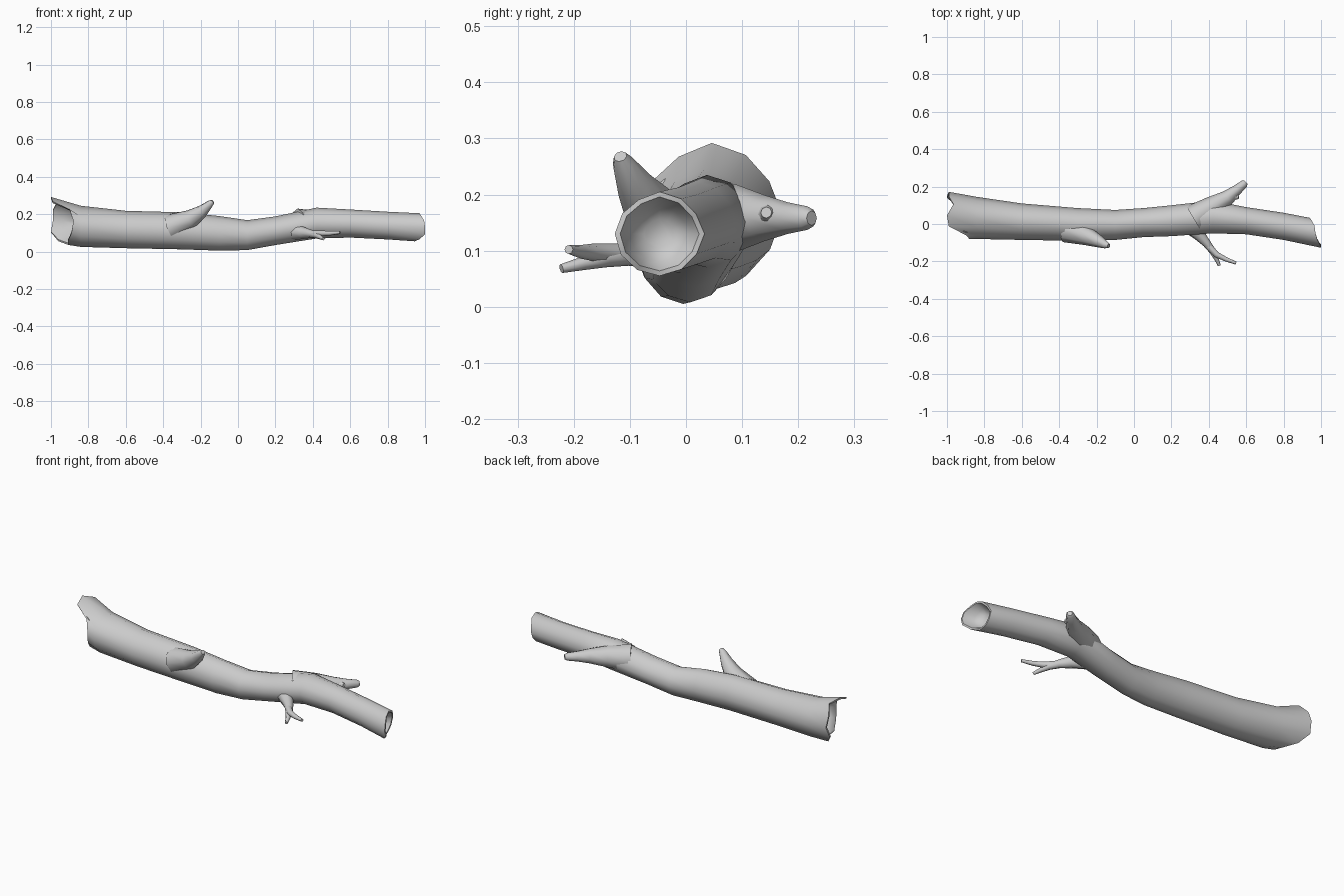
import bpy, bmesh, math, random
from mathutils import Vector

cube = bpy.data.objects.get("Cube")
if cube:
    bpy.data.objects.remove(cube)
random.seed(4)

bark = bpy.data.materials.new("pale grey bark")
bark.use_nodes = True
bark.diffuse_color = (0.6, 0.6, 0.6, 1)
bark.node_tree.nodes["Principled BSDF"].inputs["Base Color"].default_value = (0.6, 0.6, 0.6, 1)


def skin(name, rings, sharp):
    """Bridge rings of points into a closed, smooth surface."""
    bm = bmesh.new()
    loops = [[bm.verts.new(p) for p in ring] for ring in rings]
    n = len(loops[0])
    for a, b in zip(loops, loops[1:]):
        for i in range(n):
            j = (i + 1) % n
            bm.faces.new((a[i], a[j], b[j], b[i]))
    bm.faces.new(loops[0])
    bm.faces.new(loops[-1])
    bmesh.ops.recalc_face_normals(bm, faces=bm.faces)
    mesh = bpy.data.meshes.new(name)
    bm.to_mesh(mesh)
    bm.free()
    obj = bpy.data.objects.new(name, mesh)
    bpy.context.collection.objects.link(obj)
    mesh.materials.append(bark)
    bpy.ops.object.select_all(action='DESELECT')
    obj.select_set(True)
    bpy.context.view_layer.objects.active = obj
    bpy.ops.object.shade_smooth_by_angle(angle=math.radians(sharp))
    return obj


# Trunk: each station is x, y range, z range
SIDES = 12
stations = [
    (-0.84, -0.08, 0.145, 0.025, 0.245),
    (-0.6, -0.085, 0.11, 0.018, 0.218),
    (-0.3, -0.09, 0.085, 0.012, 0.21),
    (-0.1, -0.085, 0.075, 0.005, 0.19),
    (0.05, -0.07, 0.085, 0.008, 0.168),
    (0.2, -0.065, 0.1, 0.035, 0.188),
    (0.42, -0.05, 0.125, 0.07, 0.235),
    (0.6, -0.055, 0.09, 0.075, 0.225),
    (0.8, -0.085, 0.06, 0.065, 0.213),
]
left_rim = [-0.99, -0.99, -0.965, -1.0, -0.99, -0.9, -0.88, -0.89, -0.91, -0.905, -0.96, -1.0]
right_rim = [0.94, 0.95, 0.965, 0.97, 0.98, 0.995, 1.0, 1.0, 0.97, 0.945, 0.94, 0.94]
bumps = [random.uniform(-0.04, 0.04) for _ in range(SIDES)]


def section(xs, y0, y1, z0, z1, scale=1.0):
    points = []
    for i, x in enumerate(xs):
        a = math.tau * i / SIDES
        r = scale * (1 if i % 3 == 0 else 0.97 + bumps[i])
        points.append(((x), (y0 + y1) / 2 + math.cos(a) * r * (y1 - y0) / 2,
                       (z0 + z1) / 2 + math.sin(a) * r * (z1 - z0) / 2))
    return points


def shift(xs, blend, target):
    return [x + (target - x) * blend for x in xs]


left_size = (-0.08, 0.172, 0.035, 0.292)
right_size = (-0.127, 0.033, 0.055, 0.205)
rings = [
    section(shift(left_rim, 0.7, -0.8), *left_size, 0.45),
    section(shift(left_rim, 0.4, -0.84), *left_size, 0.74),
    section(left_rim, *left_size, 0.92),
    section(left_rim, *left_size),
]
rings += [section([s[0]] * SIDES, *s[1:]) for s in stations]
rings += [
    section(right_rim, *right_size),
    section(right_rim, *right_size, 0.88),
    section(shift(right_rim, 0.6, 0.9), *right_size, 0.66),
    section(shift(right_rim, 0.8, 0.89), *right_size, 0.35),
]
skin("hollow_trunk", rings, 50)


def branch(name, path, sides=8):
    """Tapered limb through (x, y, z, radius) points."""
    pts = [Vector(p[:3]) for p in path]
    out = []
    for k, p in enumerate(pts):
        axis = (pts[min(k + 1, len(pts) - 1)] - pts[max(k - 1, 0)]).normalized()
        u = axis.cross(Vector((0, 0, 1))).normalized()
        v = axis.cross(u)
        out.append([p + path[k][3] * (u * math.cos(math.tau * i / sides) + v * math.sin(math.tau * i / sides))
                    for i in range(sides)])
    skin(name, out, 50)


# Broken stub on the upper front
branch("front_stub", [(-0.36, -0.03, 0.13, 0.07), (-0.25, -0.065, 0.175, 0.05),
                      (-0.19, -0.092, 0.216, 0.034), (-0.15, -0.112, 0.255, 0.02),
                      (-0.135, -0.117, 0.268, 0.012)])

# Rear limb with a short side knot
branch("rear_limb", [(0.32, 0.03, 0.155, 0.075), (0.42, 0.09, 0.158, 0.06),
                     (0.5, 0.14, 0.158, 0.041), (0.55, 0.182, 0.158, 0.028),
                     (0.59, 0.216, 0.158, 0.021), (0.598, 0.224, 0.158, 0.013)])
branch("rear_knot", [(0.51, 0.145, 0.16, 0.03), (0.54, 0.147, 0.165, 0.018),
                     (0.56, 0.143, 0.168, 0.01)])

# Thin forked limb low on the front
branch("front_limb", [(0.3, -0.01, 0.105, 0.045), (0.35, -0.06, 0.1, 0.032),
                      (0.39, -0.105, 0.095, 0.022), (0.42, -0.145, 0.088, 0.018),
                      (0.44, -0.185, 0.077, 0.012), (0.456, -0.222, 0.068, 0.008)])
branch("front_limb_fork", [(0.4, -0.12, 0.094, 0.019), (0.44, -0.163, 0.097, 0.016),
                           (0.49, -0.188, 0.098, 0.012), (0.545, -0.209, 0.102, 0.008)])
